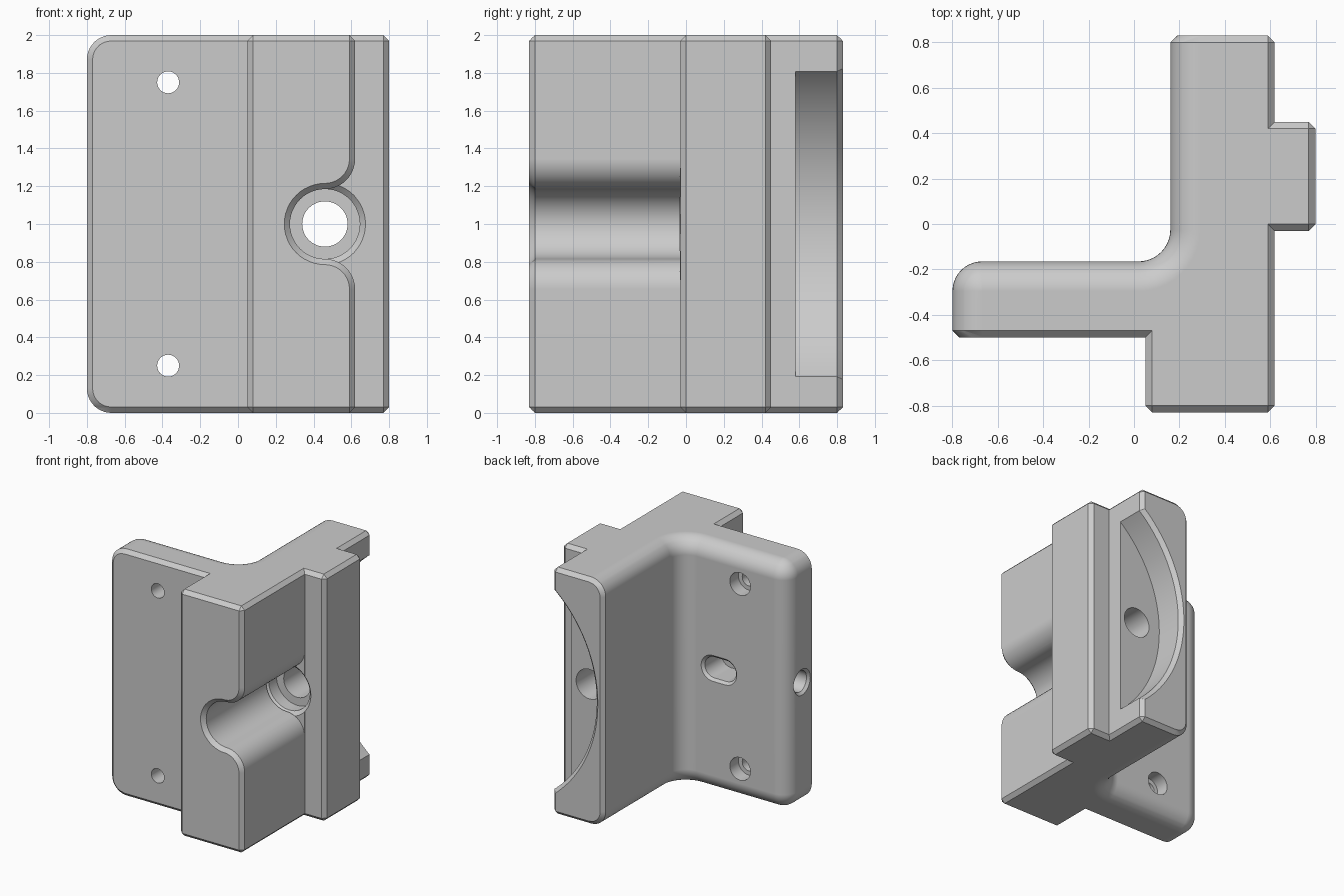
import bpy, bmesh
from math import sin, cos, pi, sqrt

if "Cube" in bpy.data.objects:
    bpy.data.objects.remove(bpy.data.objects["Cube"])

R, C = 0.13, 0.03          # big edge round, small chamfer


def loft(name, rings):
    """Skin a list of equal-length 3D rings and cap both ends."""
    bm = bmesh.new()
    vs = [[bm.verts.new(p) for p in ring] for ring in rings]
    n = len(rings[0])
    for a, b in zip(vs, vs[1:]):
        for i in range(n):
            j = (i + 1) % n
            bm.faces.new((a[i], a[j], b[j], b[i]))
    bm.faces.new(vs[0][::-1])
    bm.faces.new(vs[-1])
    bmesh.ops.remove_doubles(bm, verts=bm.verts, dist=1e-5)
    bmesh.ops.dissolve_degenerate(bm, edges=bm.edges, dist=1e-5)
    bmesh.ops.recalc_face_normals(bm, faces=bm.faces)
    me = bpy.data.meshes.new(name)
    bm.to_mesh(me)
    bm.free()
    ob = bpy.data.objects.new(name, me)
    bpy.context.collection.objects.link(ob)
    return ob


def arc(cx, cy, r, a0, a1, n):
    return [(cx + r * cos((a0 + (a1 - a0) * i / n) * pi / 180),
             cy + r * sin((a0 + (a1 - a0) * i / n) * pi / 180)) for i in range(n + 1)]


def section(d):
    """Plan outline at depth d below the top (or above the bottom)."""
    c = max(0, C - d)
    e = max(0, R - d)
    o = R - sqrt(R * R - e * e)
    q = sqrt(max(0, (R - C + c) ** 2 - e * e))
    return ([(.05 + c, -.80), (.08, -.83 + c), (.59, -.83 + c), (.62 - c, -.80),
             (.62 - c, -.03 + c), (.77, -.03 + c), (.80 - c, 0), (.80 - c, .42),
             (.77, .45 - c), (.62 - c, .45 - c), (.62 - c, .80), (.59, .83 - c),
             (.29 - q, .83 - c), (.16 + o, .80)]
            + arc(.02, -.025, .14 + o, 0, -90, 10)
            + arc(-.67, -.295, R - o, 90, 180, 10)
            + [(-.80 + o, -.47), (-.67 - q, -.50 + c), (.05 + c, -.50 + c)])


# Bracket body: flange, block and rib in one stack of sections
depths = sorted([C] + [R * (1 - cos(k * pi / 20)) for k in range(11)])
levels = [(d, d) for d in depths] + [(2 - d, d) for d in reversed(depths)]
body = loft("bracket_body", [[(x, y, z) for x, y in section(d)] for z, d in levels])

cutters = []


def bore_y(name, x, z, steps, n=48, half=0):
    """Cutter along y; steps are (y, radius); half stretches it to a slot in x."""
    cutters.append(loft(name, [
        [(px, y, pz) for px, pz in arc(x + half, z, r, -90, 90, n // 2)
         + arc(x - half, z, r, 90, 270, n // 2)] for y, r in steps]))


# Side groove with flared mouth, chamfered at the front
def groove(off):
    r, f = .185 + off, .16 - off
    return ([(.95, 1.345), (.62 - off, 1.345)] + arc(.46, 1.345, f, 0, -90, 10)[1:]
            + arc(.46, 1, r, 90, 270, 24)[1:]
            + arc(.46, .655, f, 90, 0, 10)[1:] + [(.95, .655)])


cutters.append(loft("groove_cutter", [[(x, y, z) for x, z in groove(off)]
               for y, off in ((-.86, .06), (-.80, 0), (-.031, 0))]))

# Counterbore behind the groove, through hole, and round recess in the back
bore_y("counterbore_cutter", .46, 1, [(-.032, .217), (0, .185), (.10, .185)])
bore_y("through_hole_cutter", .46, 1, [(-.3, .12), (.95, .12)])
bore_y("recess_cutter", 1.29, 1, [(.58, 1.05), (.80, 1.05), (.87, 1.12)], 160)

# Flange screw holes with counterbores on the back
for z in (.25, 1.75):
    bore_y("screw_hole_cutter", -.37, z, [(-.6, .058), (-.1, .058)], 32)
    bore_y("screw_head_cutter", -.37, z, [(-.275, .092), (-.1, .092)], 32)

# Flange slot and the end bore that meets it
bore_y("slot_cutter", -.18, 1, [(-.40, .085), (-.185, .085), (-.145, .125)], 32, .055)
cutters.append(loft("end_bore_cutter", [[(x, y, z) for y, z in arc(-.345, 1, r, 0, 350, 35)]
               for x, r in ((-.84, .145), (-.78, .085), (-.18, .085))]))

bpy.context.view_layer.objects.active = body
body.select_set(True)
for cut in cutters:
    cut.hide_render = True
    m = body.modifiers.new("cut", 'BOOLEAN')
    m.operation, m.solver, m.object = 'DIFFERENCE', 'EXACT', cut
    bpy.ops.object.modifier_apply(modifier=m.name)
for cut in cutters:
    bpy.data.objects.remove(cut)

bpy.ops.object.shade_smooth_by_angle(angle=pi / 6)
wn = body.modifiers.new("flat_normals", 'WEIGHTED_NORMAL')
wn.keep_sharp = True
